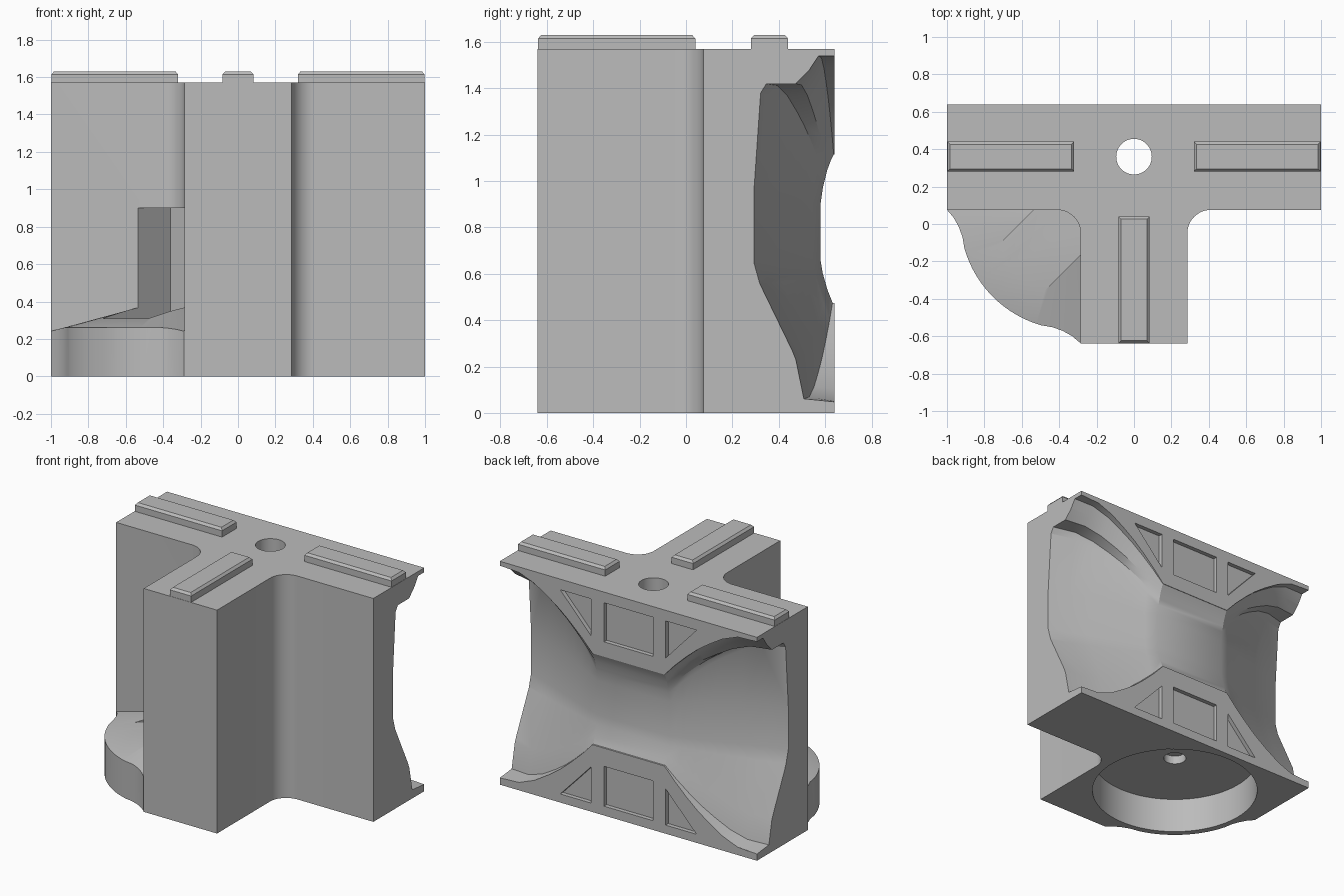
import bpy, bmesh, math
from mathutils import Vector, Matrix

if "Cube" in bpy.data.objects:
    bpy.data.objects.remove(bpy.data.objects["Cube"], do_unlink=True)

grey = bpy.data.materials.new("plain_grey")
grey.use_nodes = True
colour = (0.5, 0.5, 0.5, 1)
grey.diffuse_color = colour
grey.node_tree.nodes["Principled BSDF"].inputs["Base Color"].default_value = colour


def finish(bm, name):
    bmesh.ops.recalc_face_normals(bm, faces=bm.faces)
    mesh = bpy.data.meshes.new(name)
    bm.to_mesh(mesh)
    bm.free()
    mesh.materials.append(grey)
    ob = bpy.data.objects.new(name, mesh)
    bpy.context.collection.objects.link(ob)
    return ob


def loft(name, rings):
    """Closed solid through equal rings of points, capped at both ends."""
    bm = bmesh.new()
    loops = [[bm.verts.new(p) for p in ring] for ring in rings]
    n = len(loops[0])
    for a, b in zip(loops, loops[1:]):
        for i in range(n):
            j = (i + 1) % n
            bm.faces.new((a[i], a[j], b[j], b[i]))
    bm.faces.new(loops[0])
    bm.faces.new(loops[-1])
    return finish(bm, name)


def prism(name, outline, lo, hi, along_y=False):
    place = (lambda u, v, w: (u, w, v)) if along_y else (lambda u, v, w: (u, v, w))
    return loft(name, [[place(u, v, w) for u, v in outline] for w in (lo, hi)])


def arc(cx, cy, r, a0, a1, steps):
    angles = [math.radians(a0 + (a1 - a0) * i / steps) for i in range(steps + 1)]
    return [(cx + r * math.cos(a), cy + r * math.sin(a)) for a in angles]


def disc(name, c, r, lo, hi, steps=64):
    return prism(name, arc(c[0], c[1], r, 0, 360, steps)[:-1], lo, hi)


def select_only(ob):
    bpy.ops.object.select_all(action='DESELECT')
    ob.select_set(True)
    bpy.context.view_layer.objects.active = ob


def combine(ob, other, operation):
    mod = ob.modifiers.new(operation.lower(), 'BOOLEAN')
    mod.object, mod.operation, mod.solver = other, operation, 'EXACT'
    select_only(ob)
    bpy.ops.object.modifier_apply(modifier=mod.name)
    bpy.data.objects.remove(other, do_unlink=True)


# T-shaped body with rounded inner corners
STEM, FRONT, BACK, TOP = 0.285, 0.075, 0.64, 1.57
FILLET = 0.125
right = [(STEM, -BACK)] + arc(STEM + FILLET, FRONT - FILLET, FILLET, 180, 90, 12)
right += [(1, FRONT), (1, BACK)]
body = prism("body", right + [(-x, y) for x, y in reversed(right)], 0, TOP)

# Round foot in one corner, symmetric about the corner's diagonal
HUB = (-0.33, 0.035)
flare = [(-1, 0.076), (-0.965, 0.035), (-0.937, -0.015), (-0.917, -0.07)]
flip = [(y - 0.365, x + 0.365) for x, y in reversed(flare)]
foot_outline = flare + arc(*HUB, 0.6, 196, 254, 20) + flip + [(-0.2, -0.6), (-0.2, 0.2), (-0.95, 0.2)]
foot = prism("round_foot", foot_outline, 0, 0.6)
cone_rings = [arc(*HUB, r, 0, 360, 96)[:-1] for r in (1.2, 1.2, 0.05)]
cone = loft("foot_slope", [[(x, y, z) for x, y in ring]
                           for ring, z in zip(cone_rings, (-0.1, 0.098, 0.41))])
combine(foot, cone, 'INTERSECT')
combine(body, foot, 'UNION')

# Scooped back: shallow in the middle, deep at both ends
end = [(.7, 1.54), (.57, 1.54), (.53, 1.48), (.47, 1.42), (.34, 1.42), (.315, 1.38),
       (.285, .95), (.285, .65), (.31, .56), (.47, .23), (.505, .06), (.7, .04)]
mid = [(.7, 1.12), (.637, 1.115), (.625, 1.09), (.61, 1.05), (.6, 1.01), (.59, .97),
       (.58, .9), (.58, .66), (.59, .6), (.61, .53), (.632, .475), (.7, .46)]
stations = [(.28, 0), (.36, .2), (.45, .4), (.53, .56), (.62, .71), (.73, .87), (.85, .98), (1.02, 1)]
half = []
for x, tz in stations:
    ty = min(1, (x - .28) / .72)
    half.append([(x, m[0] + (e[0] - m[0]) * ty, m[1] + (e[1] - m[1]) * tz)
                 for m, e in zip(mid, end)])
scoop = loft("scoop_cutter", [[(-x, y, z) for x, y, z in ring] for ring in reversed(half)] + half)
combine(body, scoop, 'DIFFERENCE')

# Shallow pockets in the two back plates
DEPTH = 0.61
for low, high, tip in ((1.22, 1.495, 1.495), (0.065, 0.345, 0.06)):
    window = [(-.19, low), (.19, low), (.19, high), (-.19, high)]
    combine(body, prism("pocket_cutter", window, DEPTH, 0.7, True), 'DIFFERENCE')
    other = 1.235 if tip > 1 else 0.315
    for side in (-1, 1):
        tri = [(.29 * side, tip), (.29 * side, other), (.39 * side, (tip * 0.42 + other * 0.58)),
               (.53 * side, tip)]
        combine(body, prism("pocket_cutter", tri, DEPTH, 0.7, True), 'DIFFERENCE')

# Round recess under the foot, its centre hole and the vertical bore
combine(body, disc("recess_cutter", HUB, 0.555, -0.1, 0.25, 96), 'DIFFERENCE')
combine(body, disc("hub_hole_cutter", HUB, 0.075, 0.2, 0.5, 32), 'DIFFERENCE')
combine(body, disc("bore_cutter", (0, 0.36), 0.095, -0.1, 1.8, 48), 'DIFFERENCE')

# Diagonal slot cut into the corner above the foot
turn = Matrix.Rotation(math.radians(45), 2)
slot = [turn @ Vector(p) + Vector(HUB) for p in ((-.9, -.173), (.13, -.173), (.13, .173), (-.9, .173))]
combine(body, prism("slot_cutter", [tuple(p) for p in slot], 0.31, 0.9), 'DIFFERENCE')

select_only(body)
bpy.ops.object.shade_smooth_by_angle(angle=math.radians(25))


# Raised top rails with chamfered upper edges
def rail(name, x0, x1, y0, y1):
    def ring(z, c):
        return [(x0 + c, y0 + c, z), (x1 - c, y0 + c, z), (x1 - c, y1 - c, z), (x0 + c, y1 - c, z)]
    return loft(name, [ring(TOP - 0.02, 0), ring(1.614, 0), ring(1.63, 0.014)])


rail("left_rail", 0.32, 0.998, 0.28, 0.44)
rail("right_rail", -0.998, -0.32, 0.28, 0.44)
rail("front_rail", -0.083, 0.083, -0.638, 0.04)
